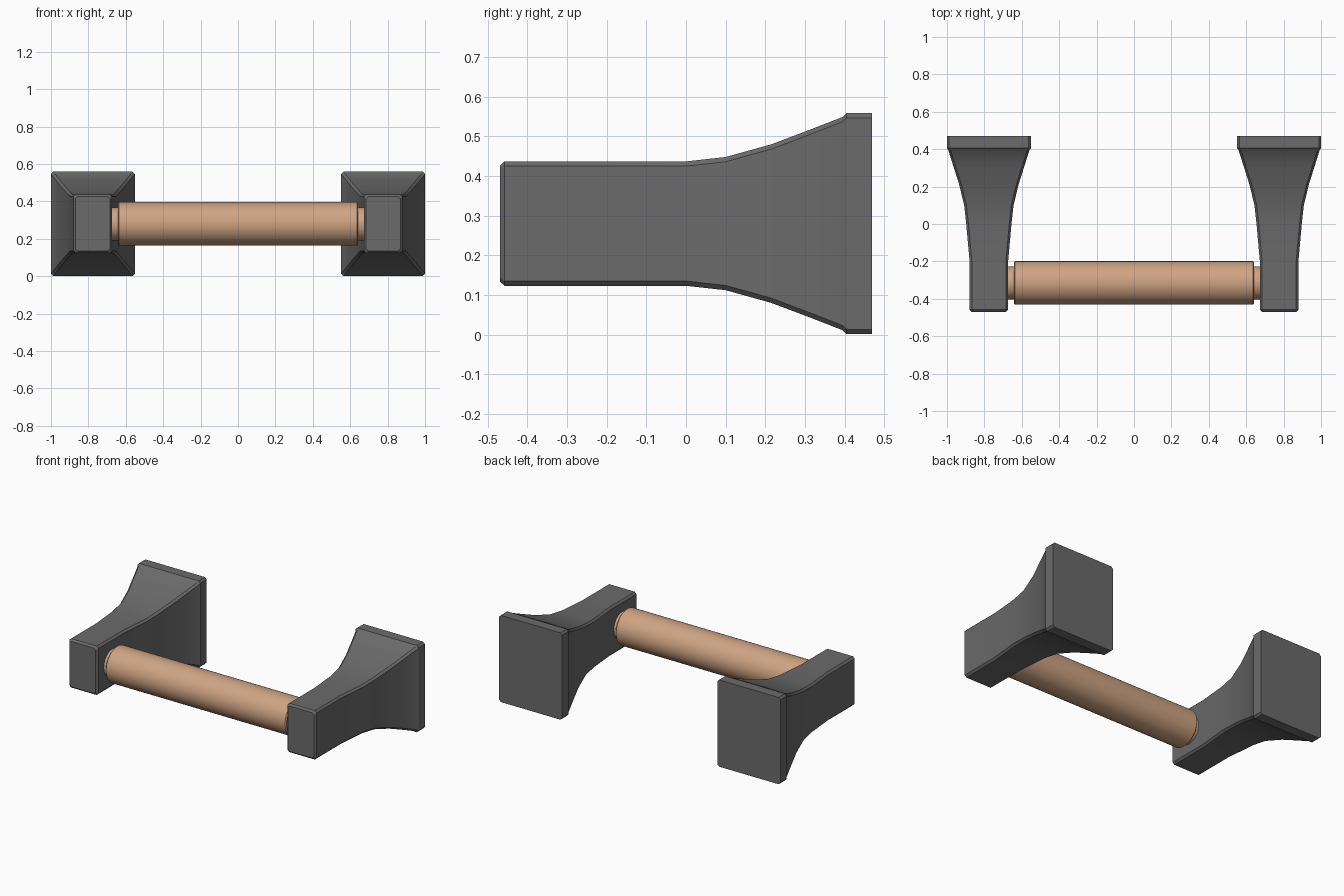
import bpy, bmesh, math
from mathutils import Matrix

cube = bpy.data.objects.get("Cube")
if cube:
    bpy.data.objects.remove(cube, do_unlink=True)


def make_material(name, color):
    mat = bpy.data.materials.new(name)
    mat.use_nodes = True
    mat.diffuse_color = color
    mat.node_tree.nodes["Principled BSDF"].inputs["Base Color"].default_value = color
    return mat


GREY = make_material("dark grey", (0.145, 0.145, 0.145, 1))
TAN = make_material("warm tan", (0.62, 0.37, 0.225, 1))
MID_Z = 0.28


def finish(bm, name, mat):
    bmesh.ops.recalc_face_normals(bm, faces=bm.faces)
    mesh = bpy.data.meshes.new(name)
    bm.to_mesh(mesh)
    bm.free()
    mesh.materials.append(mat)
    obj = bpy.data.objects.new(name, mesh)
    bpy.context.collection.objects.link(obj)
    bpy.ops.object.select_all(action='DESELECT')
    obj.select_set(True)
    bpy.context.view_layer.objects.active = obj
    bpy.ops.object.shade_smooth_by_angle(angle=math.radians(30))
    return obj


def ring(bm, cx, y, hx, hz, c=0.012):
    """Rectangle with cut corners, facing along y."""
    corners = [(hx, hz - c), (hx - c, hz), (c - hx, hz), (-hx, hz - c),
               (-hx, c - hz), (c - hx, -hz), (hx - c, -hz), (hx, c - hz)]
    return [bm.verts.new((cx + x, y, MID_Z + z)) for x, z in corners]


# Flared bracket: depth, half width, half height from front to wall
SECTIONS = [(-0.47, 0.092, 0.146), (-0.458, 0.103, 0.157), (-0.2, 0.103, 0.157),
            (0, 0.121, 0.157), (0.1, 0.132, 0.168), (0.215, 0.16, 0.2),
            (0.3, 0.187, 0.232), (0.395, 0.217, 0.269), (0.405, 0.224, 0.279),
            (0.47, 0.224, 0.279)]


def bracket(name, cx):
    bm = bmesh.new()
    rings = [ring(bm, cx, *s) for s in SECTIONS]
    for a, b in zip(rings, rings[1:]):
        for i in range(8):
            j = (i + 1) % 8
            bm.faces.new((a[i], a[j], b[j], b[i]))
    bm.faces.new(rings[0])
    bm.faces.new(rings[-1])
    finish(bm, name, GREY)


def rod(name, radius, length, bevel=0):
    bm = bmesh.new()
    turn = Matrix.Translation((0, -0.315, MID_Z)) @ Matrix.Rotation(math.pi / 2, 4, 'Y')
    bmesh.ops.create_cone(bm, cap_ends=True, segments=48, radius1=radius,
                          radius2=radius, depth=length, matrix=turn)
    if bevel:
        rims = [e for e in bm.edges if any(len(f.verts) > 4 for f in e.link_faces)]
        bmesh.ops.bevel(bm, geom=rims, offset=bevel, segments=1, affect='EDGES')
    finish(bm, name, TAN)


bracket("left_bracket", 0.776)
bracket("right_bracket", -0.776)

# Thick roller on a thinner spindle that enters both brackets
rod("roller", 0.116, 1.285, 0.006)
rod("spindle", 0.088, 1.37)
